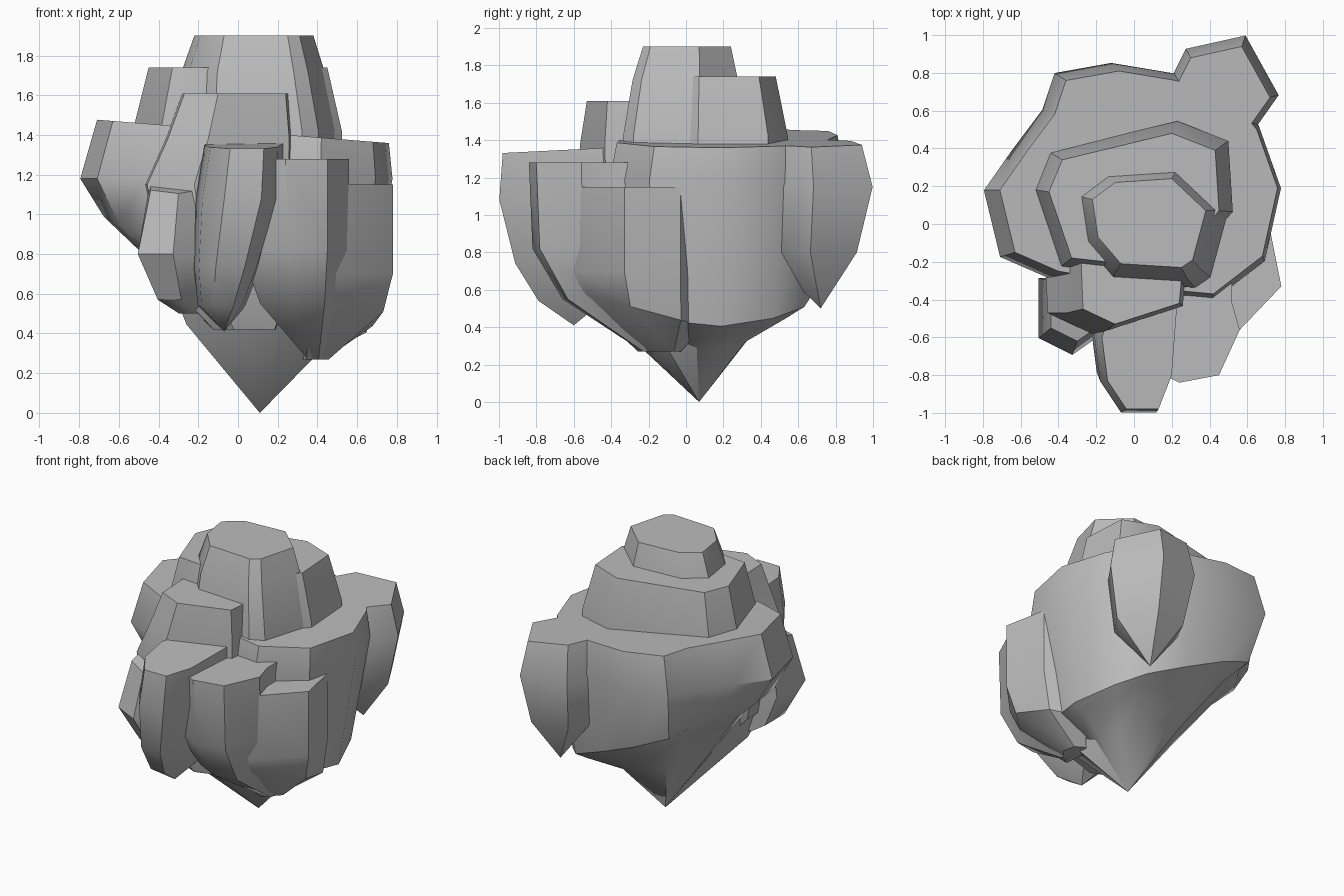
import bpy
import bmesh
import math

cube = bpy.data.objects.get("Cube")
if cube:
    bpy.data.objects.remove(cube, do_unlink=True)

stone = bpy.data.materials.new("grey_stone")
stone.use_nodes = True
GREY = (.5, .5, .5, 1)
stone.diffuse_color = GREY
stone.node_tree.nodes["Principled BSDF"].inputs["Base Color"].default_value = GREY


def loft(name, outline, levels):
    """Stack scaled copies of an outline, top to bottom.
    Each level is (height, scale, pivot x, pivot y, tilt along x, tilt along y)."""
    bm = bmesh.new()
    rings = []
    for height, scale, pivot_x, pivot_y, *tilt in levels:
        tilt_x, tilt_y = tilt or (0, 0)
        ring = []
        for x, y in outline:
            px = pivot_x + scale * (x - pivot_x)
            py = pivot_y + scale * (y - pivot_y)
            ring.append(bm.verts.new((px, py, height + tilt_x * px + tilt_y * py)))
        rings.append(ring)
    count = len(outline)
    for upper, lower in zip(rings, rings[1:]):
        for i in range(count):
            j = (i + 1) % count
            bm.faces.new((upper[i], upper[j], lower[j], lower[i]))
    bm.faces.new(rings[0])
    bm.faces.new(rings[-1])
    bmesh.ops.remove_doubles(bm, verts=bm.verts, dist=.0005)
    bmesh.ops.recalc_face_normals(bm, faces=bm.faces)
    mesh = bpy.data.meshes.new(name)
    bm.to_mesh(mesh)
    bm.free()
    mesh.materials.append(stone)
    obj = bpy.data.objects.new(name, mesh)
    bpy.context.collection.objects.link(obj)
    bpy.ops.object.select_all(action="DESELECT")
    obj.select_set(True)
    bpy.context.view_layer.objects.active = obj
    bpy.ops.object.shade_smooth_by_angle(angle=math.radians(35))


# Summit cap
loft("summit",
     [(-.22, .13), (-.1, .22), (.2, .24), (.38, .07), (.31, -.19),
      (.25, -.23), (-.07, -.21), (-.19, -.07)],
     [(1.9, 1, 0, 0), (1.72, 1.2, .1, .05),
      (1.42, 1.38, .06, .05), (1.3, 1.38, .06, .05)])

# Step below the summit
loft("upper_step",
     [(-.45, .17), (-.38, .34), (.2, .48), (.43, .39), (.45, .07),
      (.3, -.1), (-.15, -.2), (-.33, -.18)],
     [(1.74, 1, 0, 0), (1.42, 1.17, .02, .1), (1.3, 1.17, .02, .1)])

# Main mass with the wide plateau, overhanging wall and pointed underside
loft("main_rock",
     [(-.71, .18), (-.57, .38), (-.42, .58), (-.36, .76), (-.08, .81),
      (.22, .76), (.5, .68), (.65, .5), (.76, .19),
      (.68, -.17), (.42, -.37), (.2, -.35), (-.4, -.25), (-.63, -.15)],
     [(1.42, 1, 0, 0, -.08, 0),
      (1.18, 1.07, .5, .2),
      (.69, .9, -.36, .2, -.44, 0),
      (.61, .73, .07, .15, -.42, 0),
      (.4, .42, .1, .05, -.3, 0),
      (0, 0, .11, .07)])

# Spur on the back corner, tapering to a hanging point
loft("back_spur",
     [(.22, .72), (.3, .88), (.57, .94), (.72, .67), (.6, .5), (.35, .4)],
     [(1.42, 1, 0, 0, -.08, 0),
      (1.15, 1.17, .45, .6),
      (.8, .92, .46, .61),
      (.5, 0, .47, .72)])

# Pointed core under the front blocks
loft("lower_core",
     [(-.38, -.42), (0, -.5), (.3, -.42), (.6, -.2), (.55, .1), (0, .25), (-.3, 0)],
     [(.75, 1, 0, 0),
      (.42, .75, .1, 0, -.1, 0),
      (0, 0, .11, .07)])

# Ledge on the front, under the summit
loft("front_ledge",
     [(-.28, -.2), (-.27, -.45), (-.1, -.53), (.24, -.42), (.26, -.2)],
     [(1.61, 1, 0, 0),
      (1.38, 1.2, .15, -.35),
      (1.15, 1.4, .2, -.4),
      (.65, 1.2, .1, -.35),
      (.42, .6, .1, -.35)])

# Tall buttress at the very front
loft("front_buttress",
     [(-.17, -.6), (-.14, -.83), (-.04, -.98), (.13, -.98), (.2, -.8),
      (.23, -.4), (-.1, -.4)],
     [(1.38, 1, 0, 0, 0, .05),
      (1.08, 1.1, .25, -.8),
      (.74, .86, -.55, -.5),
      (.54, .6, -.25, -.5),
      (.41, 0, -.07, -.6)])

# Broad wall beside the buttress
loft("front_block",
     [(0, -.72), (.24, -.84), (.45, -.8), (.56, -.56), (.52, -.42),
      (.52, -.25), (.1, -.25)],
     [(1.28, 1, 0, 0),
      (.82, .97, .45, -.2),
      (.55, .72, .4, -.2),
      (.27, .12, .4, -.15)])

# Low block on the corner
loft("corner_block",
     [(.4, -.67), (.56, -.56), (.78, -.33), (.72, -.03), (.5, .1), (.35, -.2)],
     [(1.15, 1, 0, 0),
      (.7, 1, 0, 0),
      (.43, .9, .3, 0, 0, -.27),
      (.27, .3, .32, -.08)])

# Small block on the opposite side of the buttress
loft("side_block",
     [(-.44, -.3), (-.44, -.55), (-.3, -.62), (-.2, -.55), (-.2, -.3)],
     [(1.26, 1, 0, 0, 0, .25),
      (.8, 1.27, -.2, -.35),
      (.57, .85, -.2, -.3),
      (.5, .4, -.2, -.3)])
